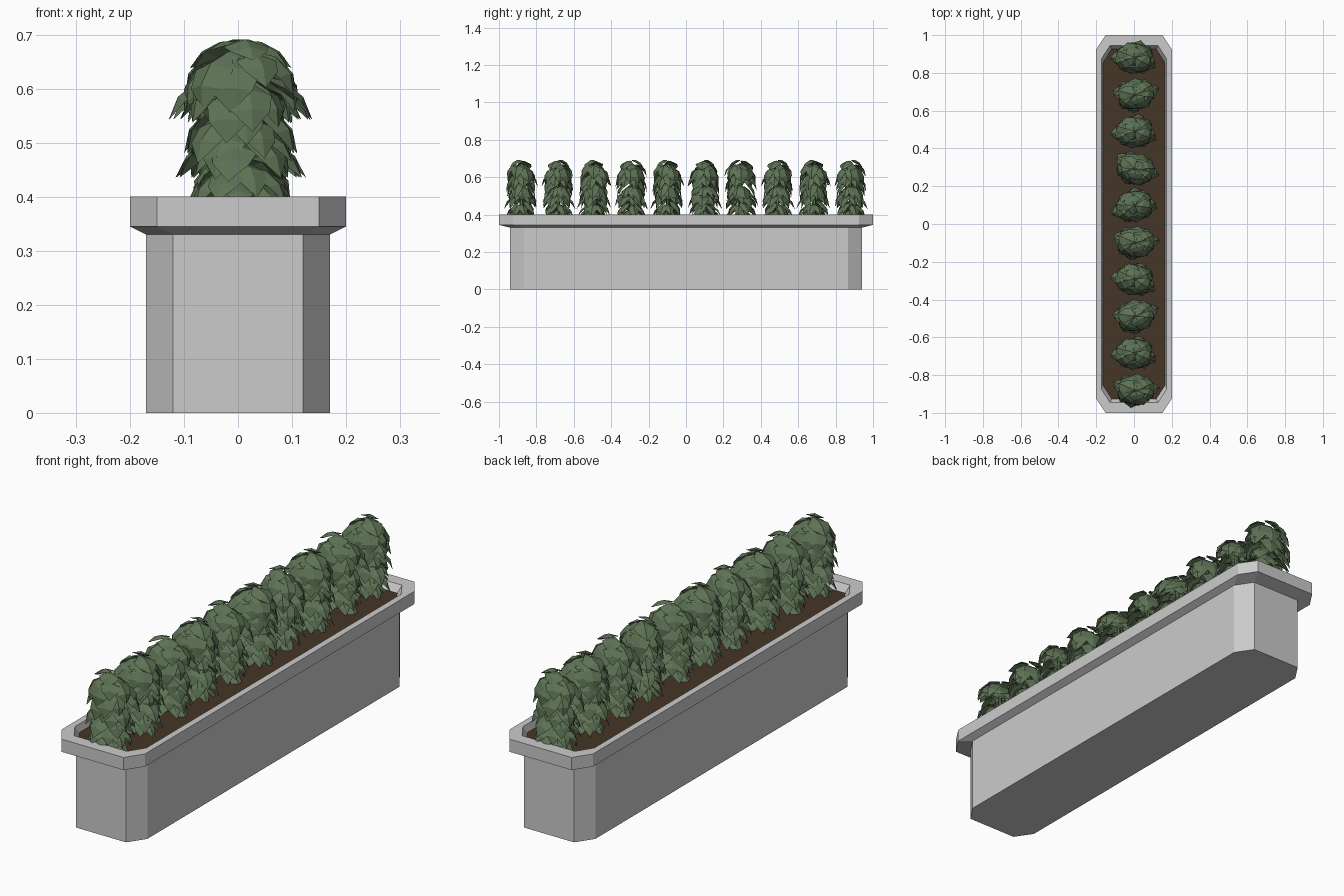
import bpy, bmesh, math, random
from mathutils import Vector

if "Cube" in bpy.data.objects:
    bpy.data.objects.remove(bpy.data.objects["Cube"])


def material(name, rgb):
    m = bpy.data.materials.new(name)
    m.diffuse_color = (*rgb, 1)
    m.use_nodes = True
    m.node_tree.nodes["Principled BSDF"].inputs["Base Color"].default_value = m.diffuse_color
    return m


def mesh_from(bm, name, mat=None):
    me = bpy.data.meshes.new(name)
    bm.to_mesh(me)
    bm.free()
    if mat:
        me.materials.append(mat)
    return me


def add(name, me):
    ob = bpy.data.objects.new(name, me)
    bpy.context.collection.objects.link(ob)
    return ob


def ring(bm, hx, hy, cx, cy, z):
    # rectangle with cut corners
    pts = [(hx, hy - cy), (hx - cx, hy), (cx - hx, hy), (-hx, hy - cy),
           (-hx, cy - hy), (cx - hx, -hy), (hx - cx, -hy), (hx, cy - hy)]
    return [bm.verts.new((x, y, z)) for x, y in pts]


def loft(bm, rings):
    for a, b in zip(rings, rings[1:]):
        for i in range(8):
            j = (i + 1) % 8
            bm.faces.new((a[i], a[j], b[j], b[i]))


# Planter trough: body, flared rim and inner wall
bm = bmesh.new()
profile = [(0.17, 0.94, 0.05, 0.075, 0), (0.17, 0.94, 0.05, 0.075, 0.33),
           (0.20, 1.00, 0.05, 0.075, 0.345), (0.20, 1.00, 0.05, 0.075, 0.40),
           (0.172, 0.945, 0.045, 0.07, 0.40), (0.16, 0.92, 0.045, 0.07, 0.36)]
rings = [ring(bm, *p) for p in profile]
loft(bm, rings)
bm.faces.new(rings[0][::-1])
add("planter_trough", mesh_from(bm, "planter_trough"))

# Soil bed
bm = bmesh.new()
bm.faces.new(ring(bm, 0.163, 0.926, 0.045, 0.07, 0.37))
add("soil", mesh_from(bm, "soil", material("soil_brown", (0.06, 0.035, 0.02))))

# One bush: stem plus tiers of folded, drooping leaves
random.seed(4)


def leaf(bm, start, yaw, pitch, droop, length, width):
    out = Vector((math.cos(yaw), math.sin(yaw), 0))
    side = Vector((-out.y, out.x, 0))
    p, prev = Vector(start), None
    shape = [(0, 0.25), (0.3, 1.0), (0.35, 0.8), (0.35, 0.0)]
    for step, w in shape:
        pitch -= droop * step
        fwd = out * math.cos(pitch) + Vector((0, 0, math.sin(pitch)))
        up = fwd.cross(side) * -1
        if up.z < 0 and abs(pitch) < 1.5:
            up = -up
        p = p + fwd * length * step
        h = width * w / 2
        if w:
            row = [bm.verts.new(p + side * s * h - up * abs(s) * h * 0.35)
                   for s in (-1, 0, 1)]
        else:
            row = [bm.verts.new(p)]
        if prev and len(row) == 3:
            for i in (0, 1):
                bm.faces.new((prev[i], prev[i + 1], row[i + 1], row[i]))
        elif prev:
            for i in (0, 1):
                bm.faces.new((prev[i], prev[i + 1], row[0]))
        prev = row


bm = bmesh.new()
bmesh.ops.create_cone(bm, segments=6, radius1=0.014, radius2=0.007, depth=0.3)
bmesh.ops.translate(bm, verts=bm.verts, vec=(0, 0, 0.15))
# tier: count, height, start radius, pitch, droop, length, width
tiers = [(5, 0.318, 0.005, 0.25, 1.3, 0.095, 0.085),
         (9, 0.295, 0.03, 0.25, 1.7, 0.125, 0.085),
         (10, 0.25, 0.035, 0.1, 1.4, 0.115, 0.075),
         (10, 0.20, 0.025, 0.15, 1.5, 0.115, 0.07),
         (10, 0.15, 0.02, 0.2, 1.5, 0.115, 0.07),
         (9, 0.10, 0.02, 0.2, 1.4, 0.11, 0.065),
         (8, 0.06, 0.02, 0.1, 1.2, 0.11, 0.055)]
for n, z, r, pitch, droop, length, width in tiers:
    turn = random.uniform(0, 6)
    for i in range(n):
        a = turn + math.tau * i / n + random.uniform(-0.25, 0.25)
        k = random.uniform(0.85, 1.15)
        leaf(bm, (r * math.cos(a), r * math.sin(a), z + random.uniform(-0.015, 0.01)),
             a, pitch + random.uniform(-0.25, 0.2), droop, length * k, width * k)
bush = mesh_from(bm, "bush", material("leaf_green", (0.11, 0.17, 0.09)))

# Row of ten bushes sharing one mesh, turned differently
turns = [0, 180, 15, 170, 0, 195, 340, 180, 10, 175]
for i, t in enumerate(turns):
    ob = add(f"bush_{i + 1}", bush)
    ob.location = (0.005, -0.88 + i * 1.76 / 9, 0.365)
    ob.rotation_euler.z = math.radians(t)
    ob.scale = (1.1, 0.84, 1)
